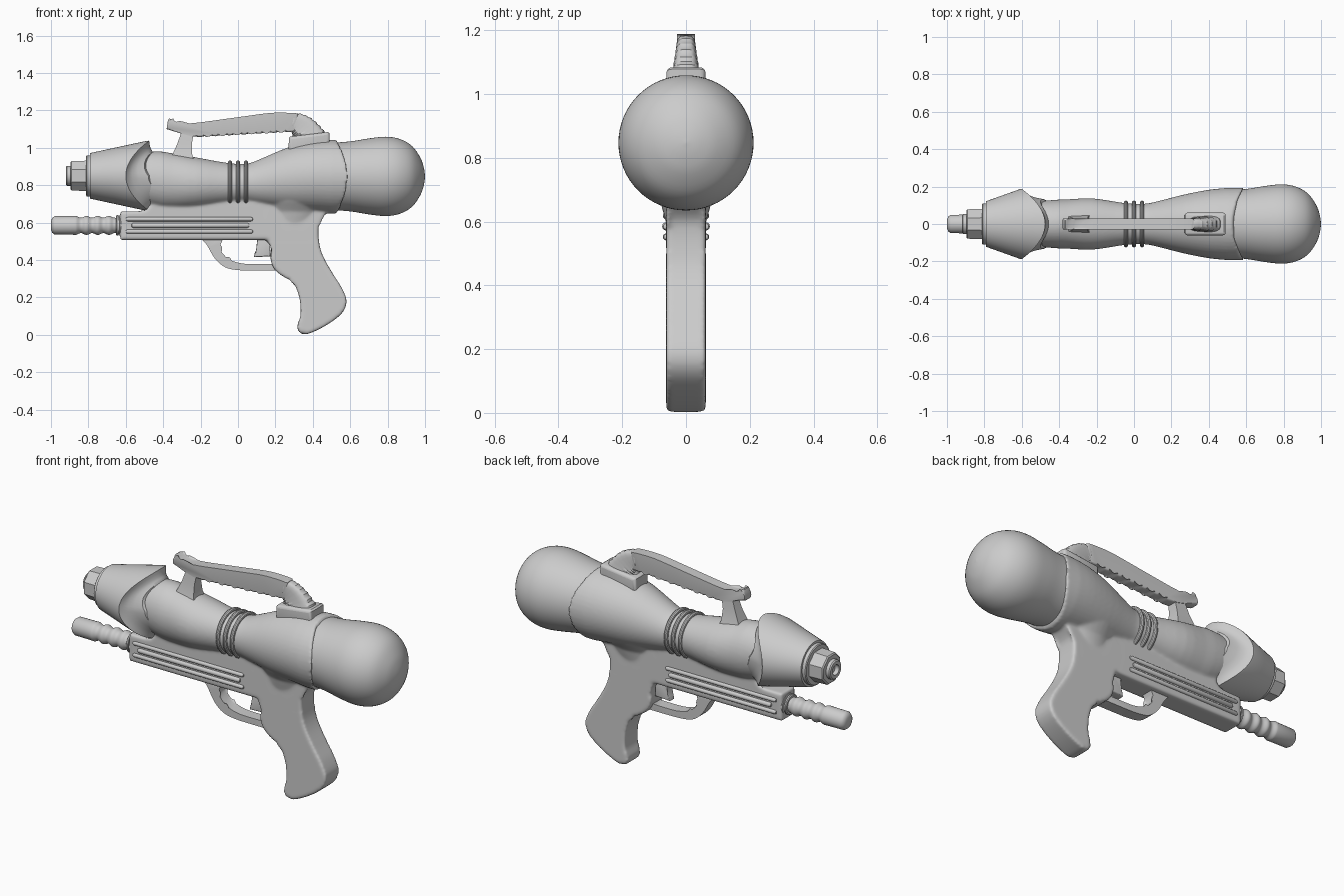
import bpy, bmesh, math
from math import sin, cos, pi

if "Cube" in bpy.data.objects:
    bpy.data.objects.remove(bpy.data.objects["Cube"])


def part(name, bm):
    bmesh.ops.recalc_face_normals(bm, faces=bm.faces)
    me = bpy.data.meshes.new(name)
    bm.to_mesh(me)
    bm.free()
    ob = bpy.data.objects.new(name, me)
    bpy.context.collection.objects.link(ob)
    return ob


def loft(bm, rings, closed=False):
    """Skin a list of equal-length point rings; cap the ends unless closed."""
    vs = [[bm.verts.new(p) for p in r] for r in rings]
    n = len(vs[0])
    pairs = list(zip(vs, vs[1:])) + ([(vs[-1], vs[0])] if closed else [])
    for a, b in pairs:
        for i in range(n):
            j = (i + 1) % n
            bm.faces.new((a[i], a[j], b[j], b[i]))
    if not closed:
        bm.faces.new(vs[0][::-1])
        bm.faces.new(vs[-1])
    return bm


def ring_x(x, zc, ry, rz, n=48, phase=0.0):
    return [(x, ry * cos(2 * pi * i / n + phase), zc + rz * sin(2 * pi * i / n + phase)) for i in range(n)]


def revolve(prof, zc, n=48, phase=0.0):
    return loft(bmesh.new(), [ring_x(x, zc, max(r, .001), max(r, .001), n, phase) for x, r in prof])


def spline(pts, closed=True, k=5):
    """Catmull-Rom curve through the points."""
    n, out = len(pts), []
    for i in range(n if closed else n - 1):
        ix = [(i + d) % n if closed else min(max(i + d, 0), n - 1) for d in (-1, 0, 1, 2)]
        a, b, c, d = (pts[q] for q in ix)
        for s in range(k):
            t = s / k
            out.append(tuple(.5 * (2 * B + (C - A) * t + (2 * A - 5 * B + 4 * C - D) * t * t
                                   + (3 * B - A - 3 * C + D) * t ** 3) for A, B, C, D in zip(a, b, c, d)))
    return out if closed else out + [tuple(pts[-1])]


def prism(bm, prof, hw, bevel=0.0, seg=3):
    """Side profile (x, z) extruded to y = +-hw with rounded rims."""
    a = [bm.verts.new((x, -hw, z)) for x, z in prof]
    b = [bm.verts.new((x, hw, z)) for x, z in prof]
    n = len(prof)
    for i in range(n):
        j = (i + 1) % n
        bm.faces.new((a[i], a[j], b[j], b[i]))
    caps = [bm.faces.new(a[::-1]), bm.faces.new(b)]
    if bevel:
        edges = list({e for f in caps for e in f.edges})
        bmesh.ops.bevel(bm, geom=edges, offset=bevel, segments=seg, profile=.5, affect='EDGES')
    return bm


# Main body, under-frame and grip, fused into one smooth shell
bm = bmesh.new()
sections = spline([(-.70, .85, .10, .10), (-.45, .83, .127, .15), (-.35, .82, .132, .15),
                   (-.22, .812, .137, .136), (-.05, .808, .112, .11), (.05, .808, .108, .108),
                   (.12, .815, .12, .125), (.27, .835, .158, .168), (.40, .845, .183, .188),
                   (.50, .845, .193, .197)], False, 3)
rings = [ring_x(*s) for s in sections]
rings.append([(.588 - .065 * ((z - .845) / .2) ** 2, y, z) for x, y, z in ring_x(.58, .845, .194, .197)])
loft(bm, rings)
prism(bm, [(-.63, .507), (-.63, .66), (-.5, .66), (-.45, .72), (.4, .72), (.4, .507)], .062, .012)
grip = spline([(.48, .70), (.435, .60), (.433, .50), (.455, .42), (.505, .33), (.555, .25), (.58, .18),
               (.555, .115), (.47, .05), (.37, .004), (.328, .015), (.318, .05), (.335, .11), (.328, .20),
               (.295, .28), (.25, .307), (.20, .345), (.175, .40), (.178, .47), (.15, .52), (.15, .70)])
prism(bm, grip, .062, .02)
# flared neck between grip and body
neck = [(.78, .32, .20, .155), (.71, .32, .17, .115), (.66, .315, .14, .08), (.58, .30, .12, .058)]
loft(bm, [[(xc + rx * cos(i * pi / 16), ry * sin(i * pi / 16), z) for i in range(32)]
          for z, xc, rx, ry in neck])
body = part("body_and_grip", bm)
m = body.modifiers.new("fuse", 'REMESH')
m.mode, m.voxel_size, m.use_smooth_shade = 'VOXEL', .008, True
m = body.modifiers.new("soften", 'SMOOTH')
m.factor, m.iterations = .5, 6

# Rear water tank
tank = spline([(.48, .178), (.6, .187), (.7, .203), (.79, .212), (.865, .20), (.93, .163),
               (.975, .10), (.994, .045), (1.0, 0)], False, 4)
part("water_tank", revolve(tank, .847, 64))

# Front shroud: cone with a swept rear rim, hollowing back into the body
def shroud_ring(t, r_end, off):
    out = []
    for i in range(64):
        a = 2 * pi * i / 64
        s = sin(a)
        rim = -.60 + .125 * s * s + off * (1 - .85 * max(s, 0))
        x = -.79 + (rim + .79) * t
        r = .122 + (r_end - .122) * t
        out.append((x, r * cos(a), .85 + r * s))
    return out

part("front_shroud", loft(bmesh.new(), [shroud_ring(*p) for p in (
    (0, .19, 0), (.5, .19, 0), (.95, .19, 0), (1, .188, 0), (1, .172, .012), (1, .155, .035),
    (1, .142, .07), (1, .132, .12), (1, .11, .14))]))

# Nozzle
part("nozzle_collar", revolve([(-.77, .11), (-.808, .11), (-.812, .105)], .85))
part("nozzle_block", revolve([(-.80, .088), (-.89, .085), (-.896, .078)], .85, 8, pi / 8))
part("nozzle_tip", revolve([(-.88, .053), (-.914, .053), (-.92, .047), (-.92, .028), (-.88, .028), (-.88, 0)], .85, 24))

# Pump handle with rippled grip and collars
pump = [(-1, 0), (-.999, .025), (-.993, .04), (-.98, .049), (-.88, .05)]
pump += [(-.87 + i * .005, .046 + .005 * cos(i * .005 / .06 * 2 * pi)) for i in range(42)]
pump += [(-.65, .04), (-.60, .04)]
part("pump_handle", revolve(pump, .585, 32))
part("pump_collar", revolve([(-.652, .05), (-.648, .055), (-.64, .055), (-.638, .048), (-.634, .048),
                             (-.632, .058), (-.61, .058)], .585, 32))

# Side rails: two lips and a rod, mirrored
for side, word in ((-1, "left"), (1, "right")):
    for zc, r, x0, x1, tag in ((.618, .011, -.60, .08, "upper_rail"), (.552, .011, -.60, .08, "lower_rail"),
                               (.585, .013, -.57, .06, "slide_rod")):
        bm = revolve([(x0, 0), (x0 + .002, r * .7), (x0 + .01, r), (x1 - .01, r), (x1 - .002, r * .7), (x1, 0)], zc, 12)
        bmesh.ops.translate(bm, verts=bm.verts, vec=(0, side * .062, 0))
        part(word + "_" + tag, bm)

# Waist rings
for k in range(3):
    x = -.043 + .043 * k
    ring = [[(x + .011 * cos(b), (.114 + .011 * sin(b)) * cos(a), .81 + (.112 + .011 * sin(b)) * sin(a))
             for a in [2 * pi * i / 48 for i in range(48)]] for b in [2 * pi * j / 10 for j in range(10)]]
    part("waist_ring_%d" % (k + 1), loft(bmesh.new(), ring, True))

# Trigger guard and trigger
outer = spline([(-.215, .53), (-.17, .485), (-.125, .41), (-.07, .362), (0, .346), (.10, .343), (.22, .343)], False, 4)
inner = spline([(.22, .38), (.10, .378), (.02, .382), (-.05, .405), (-.095, .455), (-.09, .49), (-.07, .53)], False, 4)
part("trigger_guard", prism(bmesh.new(), outer + inner, .032, .011))
part("trigger", prism(bmesh.new(), [(.10, .53), (.165, .53), (.165, .48), (.178, .42), (.085, .415),
                                    (.09, .44), (.105, .465)], .022, .006))

# Carry handle with finger scallops
top = spline([(-.382, 1.10), (-.37, 1.155), (-.34, 1.143), (-.26, 1.13), (.01, 1.165), (.17, 1.186),
              (.27, 1.187), (.32, 1.183)], False, 4)
under = [(.32, 1.09)]
for i in range(31):
    t = i / 30
    under.append((.27 - .47 * t, 1.098 - .027 * t - .014 * abs(cos(pi * 6 * t))))
under += [(-.25, 1.062), (-.30, 1.075)]
part("carry_handle", prism(bmesh.new(), top + under, .029, .01))

# Bellows bend at the handle's rear
out_pts = spline([(.295, 1.186), (.35, 1.18), (.405, 1.15), (.45, 1.105), (.485, 1.06)], False, 4)
rings = []
for i, (ox, oz) in enumerate(out_pts):
    t = i / (len(out_pts) - 1)
    ix, iz = .285 + .01 * t, 1.093 - .06 * t
    s = 1 if i % 2 else .93
    hw = (.03 + .02 * t * t) * s
    ring = []
    for j in range(24):
        a = 2 * pi * j / 24
        u = .5 + .5 * s * math.copysign(abs(cos(a)) ** .6, cos(a))
        v = math.copysign(abs(sin(a)) ** .6, sin(a))
        ring.append((ix + (ox - ix) * u, hw * v, iz + (oz - iz) * u))
    rings.append(ring)
part("handle_bellows", loft(bmesh.new(), rings))
part("handle_base", prism(bmesh.new(), [(.27, .97), (.272, 1.053), (.28, 1.06), (.48, 1.084), (.49, 1.078),
                                        (.49, .97)], .061, .016))

# Flared strut under the handle's front
strut = [(.93, -.365, -.235, .05), (.965, -.35, -.245, .04), (1.02, -.325, -.247, .03), (1.09, -.30, -.235, .024)]
bm = loft(bmesh.new(), [[(a, -w, z), (b, -w, z), (b, w, z), (a, w, z)] for z, a, b, w in strut])
part("handle_strut", bm)

# Smooth shading with crisp edges
bpy.ops.object.select_all(action='SELECT')
bpy.context.view_layer.objects.active = body
bpy.ops.object.shade_smooth_by_angle(angle=math.radians(35))
